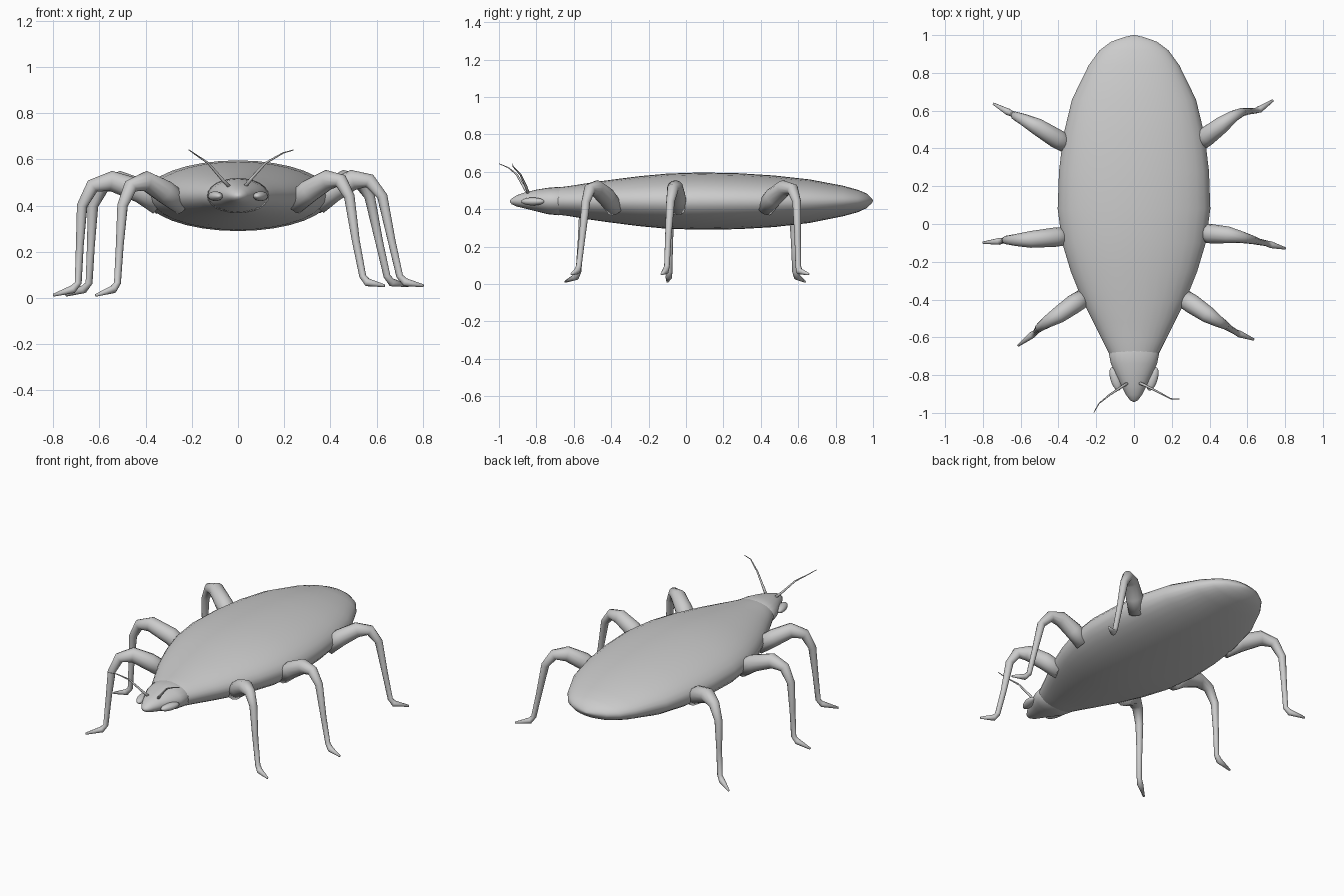
import bpy, bmesh
from math import sin, cos, pi, radians
from mathutils import Vector


def loft(name, rings, n):
    """Skin rings given as (centre, side axis, up axis); the ends are capped."""
    bm = bmesh.new()
    loops = [[bm.verts.new(c + a * cos(2 * pi * i / n) + b * sin(2 * pi * i / n))
              for i in range(n)] for c, a, b in rings]
    for l0, l1 in zip(loops, loops[1:]):
        for i in range(n):
            j = (i + 1) % n
            bm.faces.new((l0[i], l0[j], l1[j], l1[i]))
    bm.faces.new(loops[0])
    bm.faces.new(loops[-1])
    bmesh.ops.recalc_face_normals(bm, faces=bm.faces)
    for f in bm.faces:
        f.smooth = True
    me = bpy.data.meshes.new(name)
    bm.to_mesh(me)
    bm.free()
    ob = bpy.data.objects.new(name, me)
    bpy.context.collection.objects.link(ob)
    return ob


def shell(name, profile, n):
    """Elliptical rings along y: (y, half width, bottom z, top z)."""
    return loft(name, [(Vector((0, y, (lo + hi) / 2)), Vector((w, 0, 0)),
                        Vector((0, 0, (hi - lo) / 2))) for y, w, lo, hi in profile], n)


def tube(name, pts, radii, n=12):
    """Tapered round limb along a path."""
    p = [Vector(q) for q in pts]
    flat = p[-1] - p[0]
    side = Vector((-flat.y, flat.x, 0)).normalized()
    rings = []
    for i, q in enumerate(p):
        t = (p[min(i + 1, len(p) - 1)] - p[max(i - 1, 0)]).normalized()
        a = (side - t * side.dot(t)).normalized()
        rings.append((q, a * radii[i], t.cross(a) * radii[i]))
    return loft(name, rings, n)


# Flattened oval body
shell("body", [
    (-0.80, 0.06, 0.40, 0.49), (-0.72, 0.115, 0.375, 0.512), (-0.62, 0.165, 0.362, 0.524),
    (-0.52, 0.215, 0.345, 0.54), (-0.40, 0.275, 0.328, 0.557), (-0.25, 0.335, 0.309, 0.576),
    (-0.10, 0.38, 0.295, 0.59), (0.08, 0.404, 0.29, 0.596), (0.28, 0.397, 0.293, 0.592),
    (0.47, 0.374, 0.304, 0.58), (0.66, 0.328, 0.326, 0.559), (0.84, 0.24, 0.362, 0.525),
    (0.92, 0.182, 0.384, 0.503), (0.965, 0.122, 0.405, 0.484), (0.99, 0.05, 0.428, 0.461),
    (1.0, 0.006, 0.442, 0.447)], 32)

# Pointed head cap overlapping the body
shell("head", [
    (-0.63, 0.06, 0.41, 0.48), (-0.645, 0.11, 0.375, 0.512), (-0.68, 0.134, 0.367, 0.519),
    (-0.74, 0.122, 0.373, 0.514), (-0.80, 0.095, 0.388, 0.504), (-0.86, 0.065, 0.403, 0.49),
    (-0.905, 0.042, 0.414, 0.474), (-0.932, 0.022, 0.426, 0.457),
    (-0.942, 0.004, 0.438, 0.445)], 24)

# Eyes
for s, label in ((-1, "left"), (1, "right")):
    bpy.ops.mesh.primitive_uv_sphere_add(segments=20, ring_count=12, radius=1,
                                         location=(s * 0.098, -0.82, 0.441),
                                         rotation=(0, 0, radians(-s * 17)))
    eye = bpy.context.object
    eye.name = label + "_eye"
    eye.scale = (0.027, 0.065, 0.021)
    bpy.ops.object.shade_smooth()

# Antennae
feeler_radii = (0.009, 0.007, 0.005, 0.003, 0.002)
tube("left_antenna", [(-0.03, -0.84, 0.475), (-0.065, -0.862, 0.51), (-0.13, -0.905, 0.585),
                      (-0.185, -0.95, 0.622), (-0.213, -0.998, 0.642)], feeler_radii, 8)
tube("right_antenna", [(0.025, -0.84, 0.475), (0.06, -0.855, 0.52), (0.12, -0.885, 0.585),
                       (0.195, -0.925, 0.628), (0.24, -0.927, 0.641)], feeler_radii, 8)

# Legs: hip, thigh, knee, shin top, ankle and toe in plan (x, y); heights per side
plans = {
    "right_front_leg": [(0.24, -0.38), (0.31, -0.425), (0.39, -0.48), (0.445, -0.515),
                        (0.482, -0.535), (0.51, -0.555), (0.54, -0.573), (0.56, -0.583),
                        (0.635, -0.612)],
    "right_middle_leg": [(0.34, -0.045), (0.41, -0.052), (0.50, -0.058), (0.57, -0.07),
                         (0.625, -0.083), (0.665, -0.095), (0.70, -0.102), (0.725, -0.11),
                         (0.803, -0.13)],
    "right_rear_leg": [(0.33, 0.42), (0.39, 0.468), (0.465, 0.525), (0.525, 0.57),
                       (0.57, 0.592), (0.61, 0.597), (0.645, 0.60), (0.665, 0.607),
                       (0.737, 0.655)],
    "left_front_leg": [(-0.24, -0.375), (-0.32, -0.425), (-0.40, -0.482), (-0.465, -0.522),
                       (-0.50, -0.548), (-0.512, -0.562), (-0.522, -0.575), (-0.54, -0.588),
                       (-0.615, -0.645)],
    "left_middle_leg": [(-0.34, -0.062), (-0.42, -0.07), (-0.55, -0.082), (-0.63, -0.085),
                        (-0.675, -0.085), (-0.685, -0.086), (-0.692, -0.088), (-0.715, -0.092),
                        (-0.80, -0.099)],
    "left_rear_leg": [(-0.33, 0.41), (-0.41, 0.452), (-0.515, 0.517), (-0.585, 0.553),
                      (-0.628, 0.572), (-0.637, 0.578), (-0.645, 0.583), (-0.668, 0.594),
                      (-0.745, 0.637)],
}
heights = {"right": (0.405, 0.465, 0.512, 0.507, 0.44, 0.25, 0.095, 0.068, 0.053),
           "left": (0.405, 0.462, 0.507, 0.485, 0.40, 0.23, 0.065, 0.038, 0.012)}
leg_radii = (0.048, 0.051, 0.044, 0.031, 0.023, 0.017, 0.015, 0.018, 0.006)
for name, plan in plans.items():
    zs = heights[name.split("_")[0]]
    tube(name, [(x, y, z) for (x, y), z in zip(plan, zs)], leg_radii)
